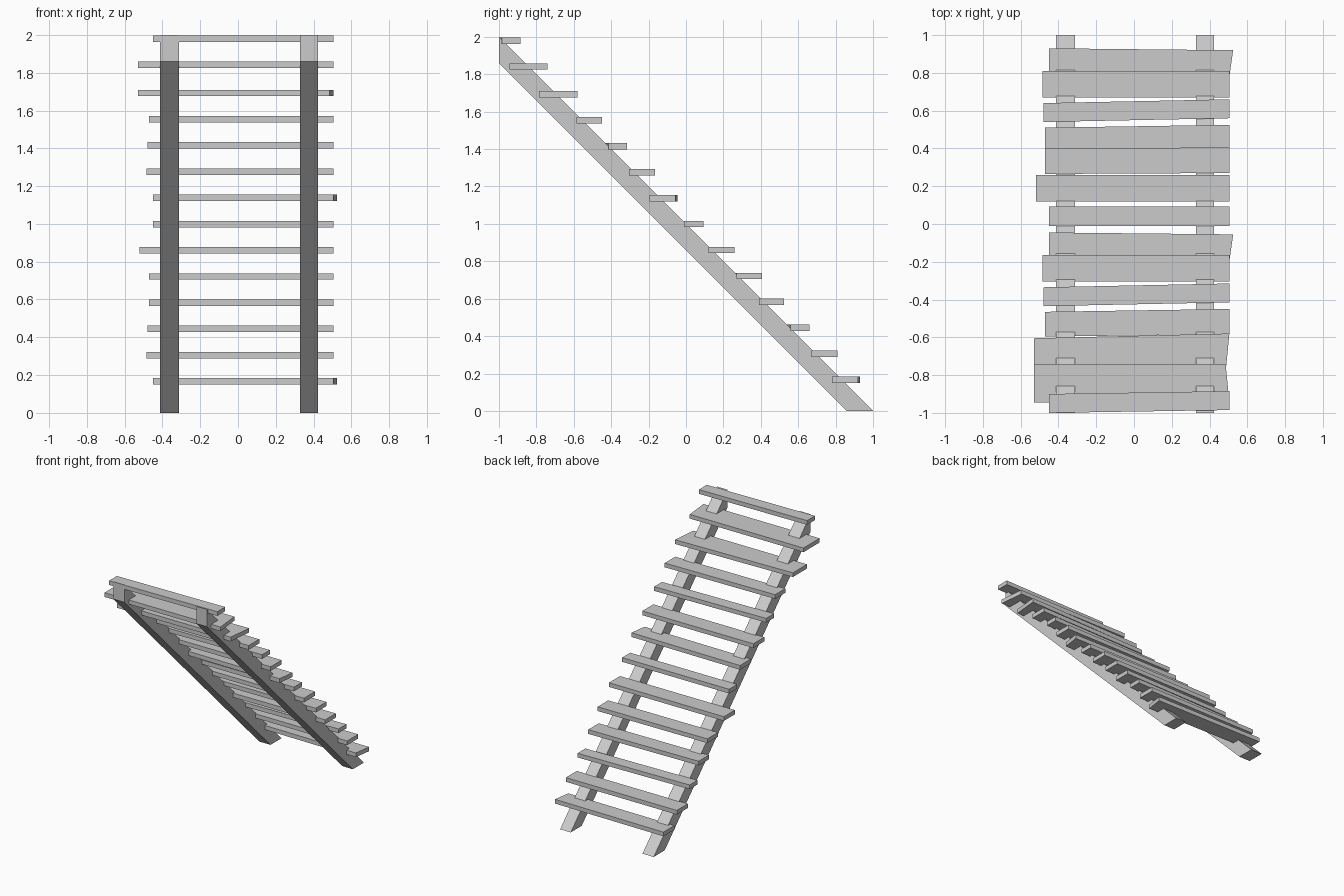
import bpy
import bmesh

# Remove the default object
default_cube = bpy.data.objects.get("Cube")
if default_cube:
    bpy.data.objects.remove(default_cube, do_unlink=True)

# Single material for the whole staircase
timber = bpy.data.materials.new("plain_grey")
timber.use_nodes = True
grey = (0.6, 0.6, 0.6, 1)
timber.diffuse_color = grey
timber.node_tree.nodes["Principled BSDF"].inputs["Base Color"].default_value = grey


def extruded_part(name, outline, direction):
    """Extrude a closed planar outline along a direction into a solid part."""
    mesh = bpy.data.meshes.new(name)
    bm = bmesh.new()
    base = bm.faces.new([bm.verts.new(point) for point in outline])
    extruded = bmesh.ops.extrude_face_region(bm, geom=[base])
    moved = [item for item in extruded["geom"] if isinstance(item, bmesh.types.BMVert)]
    bmesh.ops.translate(bm, verts=moved, vec=direction)
    bmesh.ops.recalc_face_normals(bm, faces=bm.faces[:])
    bm.to_mesh(mesh)
    bm.free()
    mesh.materials.append(timber)
    part = bpy.data.objects.new(name, mesh)
    bpy.context.collection.objects.link(part)
    return part


# Sloping stringers, cut level at the foot and plumb at the head
stringer_profile = [(1, 0), (0.86, 0), (-1, 1.86), (-1, 2)]
for name, inner_x, width in (("right_stringer", -0.412, 0.1), ("left_stringer", 0.328, 0.095)):
    outline = [(inner_x, y, z) for y, z in stringer_profile]
    extruded_part(name, outline, (width, 0, 0))

# Plank shapes: each end is given as (x, front y, back y)
EDGE = 0.505
uneven_planks = [
    ((-0.45, 0.79, 0.93), (EDGE, 0.78, 0.92)),
    ((-0.485, 0.67, 0.81), (EDGE, 0.67, 0.81)),
    ((-0.48, 0.54, 0.64), (EDGE, 0.56, 0.66)),
    ((-0.47, 0.38, 0.51), (EDGE, 0.39, 0.525)),
    ((-0.47, 0.265, 0.4), (EDGE, 0.27, 0.405)),
    ((-0.52, 0.12, 0.26), (EDGE, 0.12, 0.26)),
    ((-0.45, -0.01, 0.093), (EDGE, -0.01, 0.093)),
]
top_planks = [
    ((-0.53, -0.785, -0.605), (EDGE, -0.785, -0.58)),
    ((-0.53, -0.945, -0.74), (EDGE, -0.945, -0.74)),
    ((-0.45, -1, -0.9), (EDGE, -0.985, -0.885)),
]

# The first four shapes repeat higher up the flight
REPEAT = 0.975
repeated = [tuple((x, front - REPEAT, back - REPEAT) for x, front, back in plank)
            for plank in uneven_planks[:4]]
planks = uneven_planks + repeated + top_planks

# Skewed ends: how far the back or front corner moves along x on the left side
back_skew = {0: 0.02, 7: 0.02}
front_skew = {11: -0.02}
back_skew[12] = -0.02

# Treads
RISE = 0.1387
THICKNESS = 0.034
for i, (right_end, left_end) in enumerate(planks):
    bottom = 0.15 + RISE * i + (0.01 if i > 11 else 0)
    bottom = min(bottom, 2 - THICKNESS)
    rx, right_front, right_back = right_end
    lx, left_front, left_back = left_end
    outline = [
        (rx, right_front, bottom),
        (lx + front_skew.get(i, 0), left_front, bottom),
        (lx + back_skew.get(i, 0), left_back, bottom),
        (rx, right_back, bottom),
    ]
    extruded_part(f"tread_{i + 1}", outline, (0, 0, THICKNESS))
